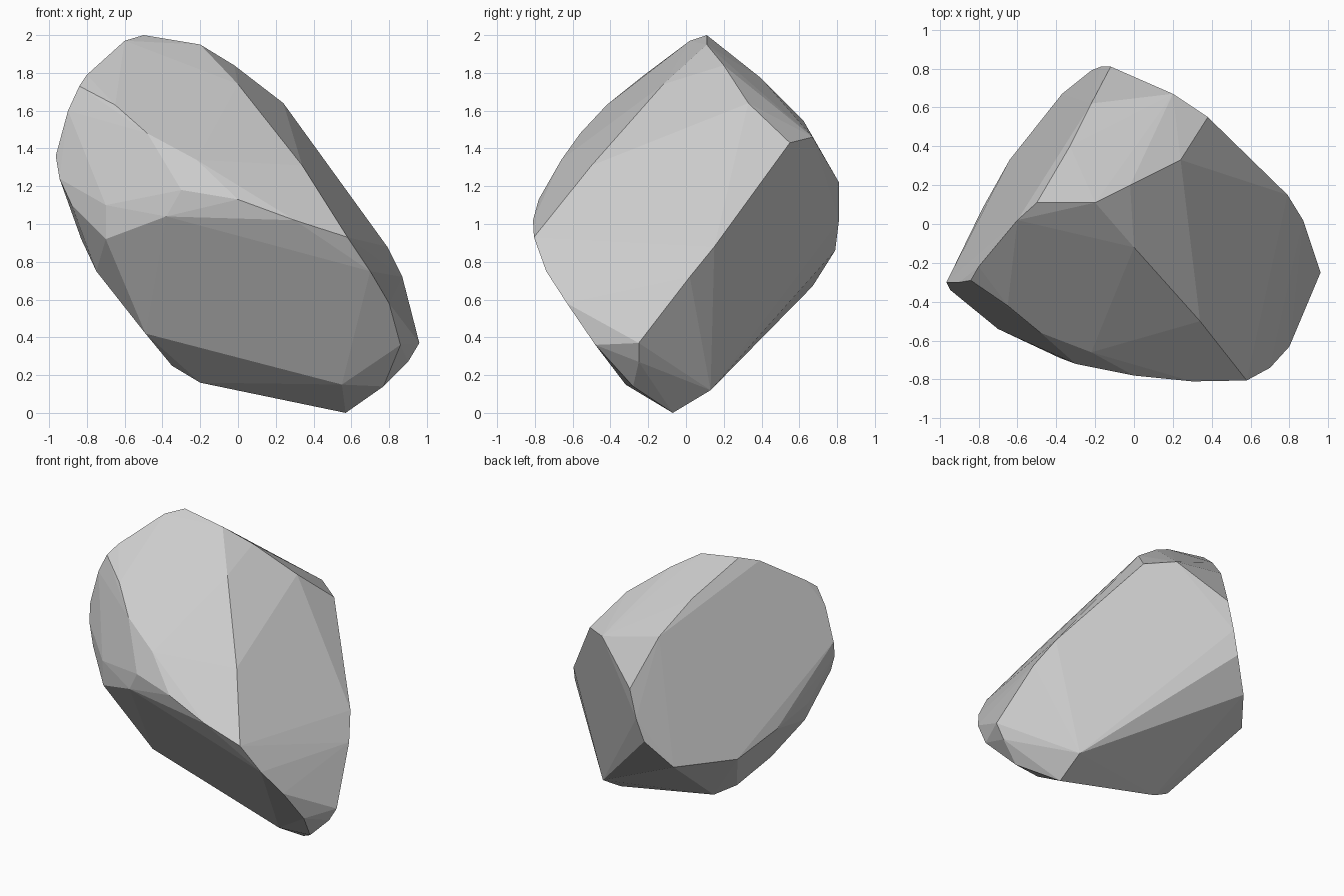
import bpy, bmesh, math

# Key corners of the faceted boulder, grouped by region
crown = [(-.5, .11, 2), (-.2, .11, 1.95), (-.02, .2, 1.84), (.24, .33, 1.64), (.38, .55, 1.43),
         (.2, .67, 1.46), (-.12, .81, 1.22), (-.22, .62, 1.55), (-.33, .4, 1.77), (-.6, .02, 1.97)]
left_side = [(-.8, -.22, 1.79), (-.84, -.29, 1.73), (-.9, -.3, 1.6), (-.965, -.3, 1.36),
             (-.945, -.34, 1.24), (-.88, -.39, 1.1), (-.83, -.2, .92), (-.78, .08, .83),
             (-.64, .33, .67), (-.37, .67, .67), (-.22, .79, .86), (-.17, .81, 1.02)]
front_ridge = [(-.65, -.42, 1.63), (-.48, -.56, 1.48), (-.22, -.66, 1.34), (0, -.12, 1.74),
               (.34, -.5, 1.31), (-.7, -.54, 1.1), (-.3, -.72, 1.18), (0, -.78, 1.13),
               (.3, -.81, 1.02), (.58, -.805, .93), (-.7, -.53, .92), (-.38, -.69, 1.04)]
right_edge = [(.79, .15, .88), (.87, .02, .72), (.96, -.25, .37), (.86, -.48, .36),
              (.8, -.63, .58), (.7, -.74, .75), (.9, -.25, .27)]
underside = [(.57, -.07, 0), (.77, -.28, .14), (.55, -.32, .15), (.57, .13, .12),
             (-.2, -.03, .16), (-.35, -.08, .25), (-.49, -.27, .42), (-.75, -.28, .75)]

# Wrap the corners in a convex shell and merge near-coplanar facets
bm = bmesh.new()
for p in crown + left_side + front_ridge + right_edge + underside:
    bm.verts.new(p)
bmesh.ops.convex_hull(bm, input=bm.verts[:])
loose = [v for v in bm.verts if not v.link_faces]
bmesh.ops.delete(bm, geom=loose, context='VERTS')
bmesh.ops.dissolve_limit(bm, angle_limit=math.radians(2), verts=bm.verts[:], edges=bm.edges[:])
bmesh.ops.recalc_face_normals(bm, faces=bm.faces[:])

mesh = bpy.data.meshes.new("boulder")
bm.to_mesh(mesh)
bm.free()
boulder = bpy.data.objects.new("boulder", mesh)
bpy.context.collection.objects.link(boulder)
